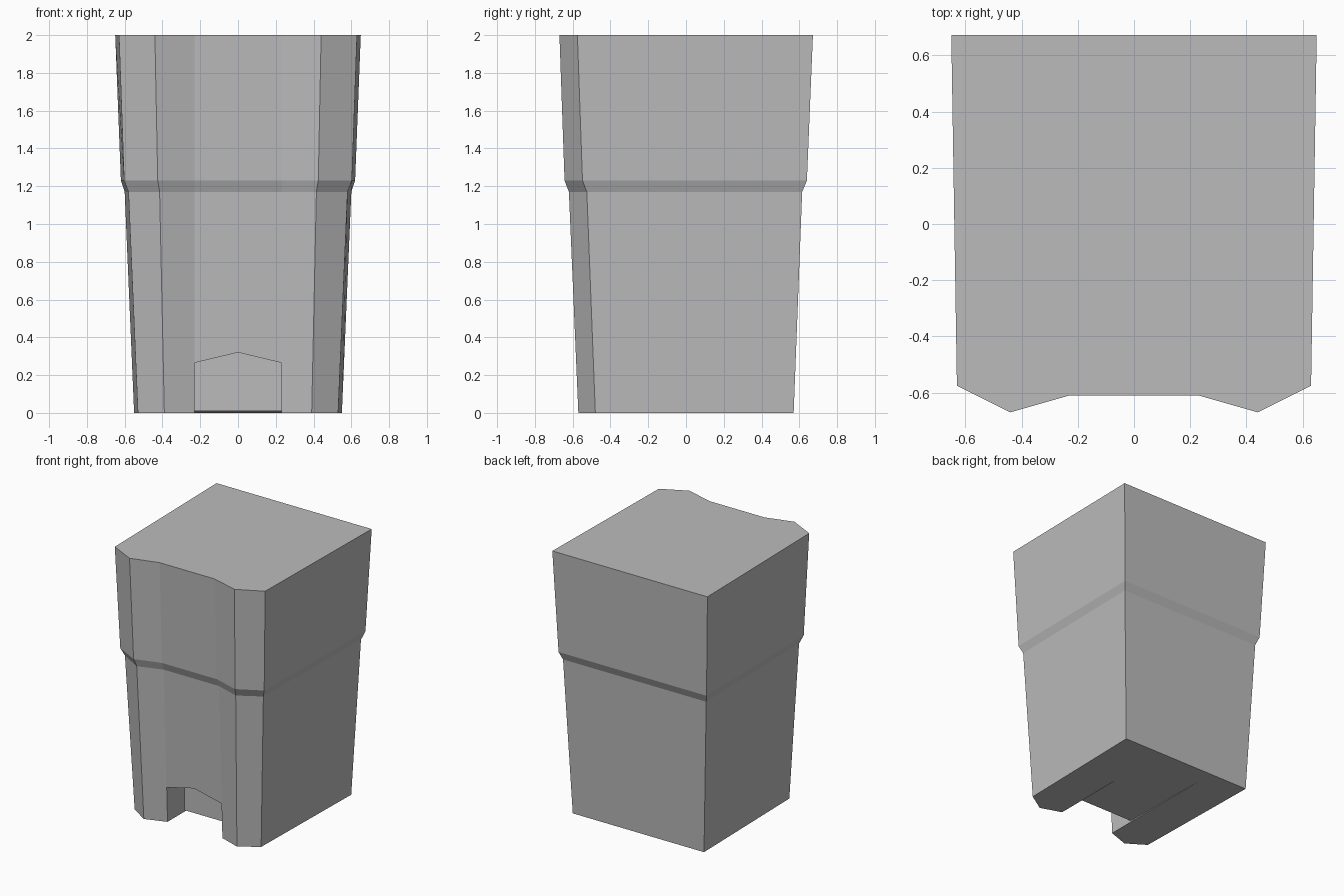
import bpy, bmesh

if "Cube" in bpy.data.objects:
    bpy.data.objects.remove(bpy.data.objects["Cube"])

grey = bpy.data.materials.new("plain grey")
grey.diffuse_color = (0.5, 0.5, 0.5, 1)
grey.use_nodes = True
grey.node_tree.nodes["Principled BSDF"].inputs["Base Color"].default_value = grey.diffuse_color


def make_object(name, bm):
    bmesh.ops.recalc_face_normals(bm, faces=bm.faces)
    mesh = bpy.data.meshes.new(name)
    bm.to_mesh(mesh)
    bm.free()
    mesh.materials.append(grey)
    obj = bpy.data.objects.new(name, mesh)
    bpy.context.collection.objects.link(obj)
    return obj


def loft(name, rings):
    """Join closed rings of points into a capped solid."""
    bm = bmesh.new()
    loops = [[bm.verts.new(p) for p in ring] for ring in rings]
    n = len(loops[0])
    for a, b in zip(loops, loops[1:]):
        for i in range(n):
            j = (i + 1) % n
            bm.faces.new((a[i], a[j], b[j], b[i]))
    bm.faces.new(loops[0][::-1])
    bm.faces.new(loops[-1])
    return make_object(name, bm)


# Half outline at each height: back corner, side front, front ridge, recess
levels = [
    (0.00, [(0.55, 0.57), (0.53, -0.48), (0.39, -0.57), (0.23, -0.515)]),
    (1.17, [(0.60, 0.615), (0.58, -0.525), (0.415, -0.62), (0.23, -0.56)]),
    (1.23, [(0.62, 0.64), (0.603, -0.548), (0.425, -0.643), (0.23, -0.583)]),
    (2.00, [(0.65, 0.672), (0.63, -0.575), (0.44, -0.67), (0.23, -0.61)]),
]
rings = []
for z, half in levels:
    outline = half + [(-x, y) for x, y in reversed(half)]
    rings.append([(x, y, z) for x, y in outline])
body = loft("bin_body", rings)

# Peaked foot opening at the front
arch = [(-0.23, -0.2), (0.23, -0.2), (0.23, 0.265), (0, 0.32), (-0.23, 0.265)]
notch = loft("foot_opening_cutter", [[(x, y, z) for x, z in arch] for y in (-1, -0.31)])

# Shallow sloping relief under the base
relief = [(-0.35, -0.1), (-0.35, 0.0105), (0.60, -0.002), (0.60, -0.1)]
slope = loft("base_relief_cutter", [[(x, y, z) for y, z in relief] for x in (-0.23, 0.23)])

for cutter in (notch, slope):
    cutter.hide_render = True
    cutter.hide_set(True)
    mod = body.modifiers.new("cut", "BOOLEAN")
    mod.operation = "DIFFERENCE"
    mod.solver = "EXACT"
    mod.object = cutter
